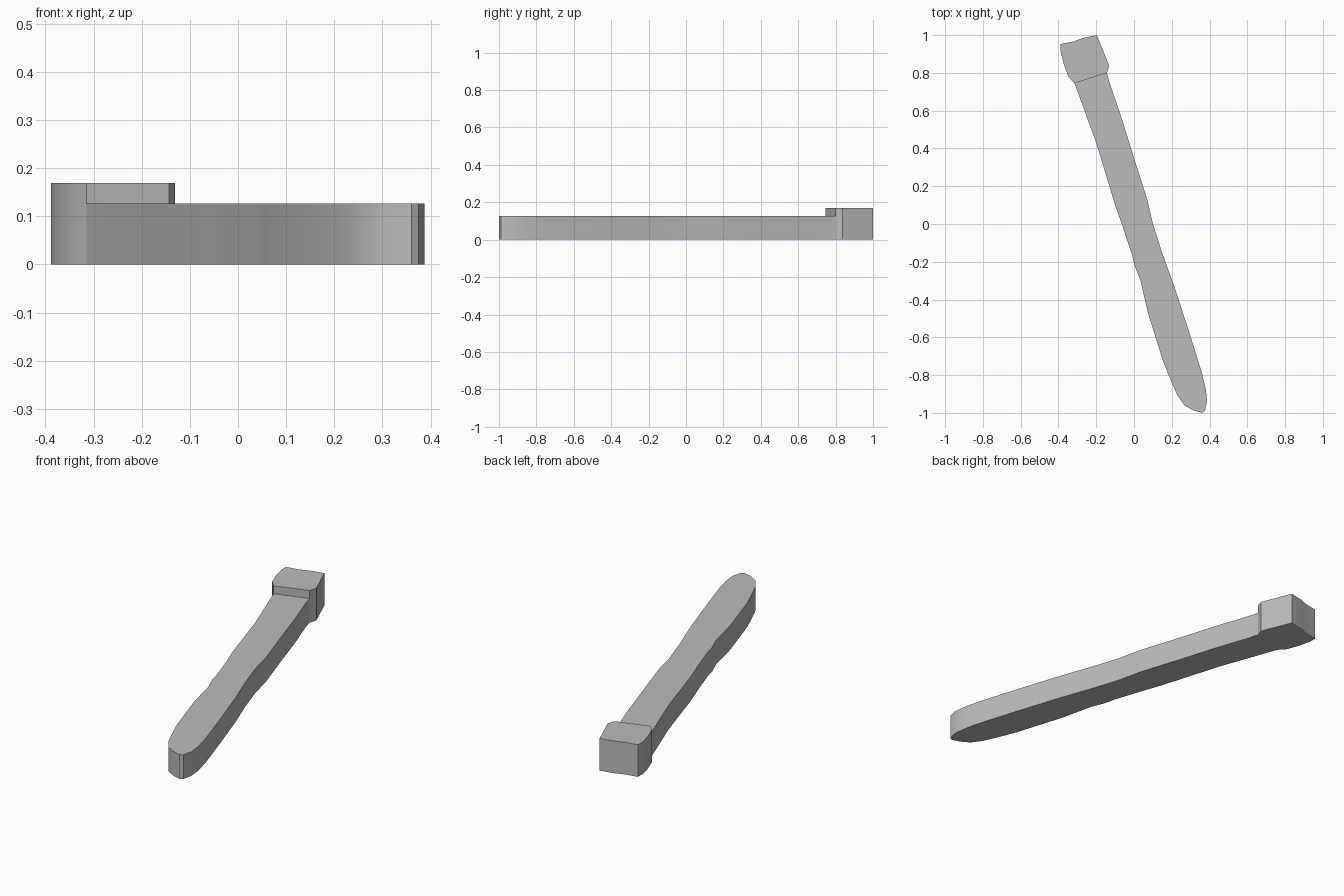
import bpy
import bmesh
import math

default_cube = bpy.data.objects.get("Cube")
if default_cube:
    bpy.data.objects.remove(default_cube, do_unlink=True)

# Single grey material
grey = bpy.data.materials.new("plain_grey")
grey.use_nodes = True
colour = (0.5, 0.5, 0.5, 1)
grey.diffuse_color = colour
grey.node_tree.nodes["Principled BSDF"].inputs["Base Color"].default_value = colour


def extrude_outline(name, outline, height):
    """Raise a closed plan outline from the ground into a solid part."""
    bm = bmesh.new()
    base = bm.faces.new([bm.verts.new((x, y, 0)) for x, y in outline])
    raised = bmesh.ops.extrude_face_region(bm, geom=[base], use_keep_orig=True)
    top = [v for v in raised["geom"] if isinstance(v, bmesh.types.BMVert)]
    bmesh.ops.translate(bm, verts=top, vec=(0, 0, height))
    bmesh.ops.recalc_face_normals(bm, faces=bm.faces[:])
    mesh = bpy.data.meshes.new(name)
    bm.to_mesh(mesh)
    bm.free()
    mesh.materials.append(grey)
    part = bpy.data.objects.new(name, mesh)
    bpy.context.collection.objects.link(part)
    bpy.ops.object.select_all(action="DESELECT")
    part.select_set(True)
    bpy.context.view_layer.objects.active = part
    bpy.ops.object.shade_smooth_by_angle(angle=math.radians(30))
    return part


# Shared line where the handle meets the head
joint_right = (-0.143, 0.8)
joint_left = (-0.315, 0.745)

# Handle: wavy sides that run into a rounded tip
right_side = [
    (-0.13, 0.75), (-0.07, 0.575), (0, 0.35), (0.07, 0.13), (0.1, 0),
    (0.15, -0.155), (0.21, -0.32), (0.29, -0.565), (0.357, -0.78),
]
rounded_tip = [
    (0.38, -0.875), (0.387, -0.94), (0.375, -0.99), (0.36, -1),
    (0.315, -0.987), (0.267, -0.96), (0.23, -0.907), (0.2, -0.84),
]
left_side = [
    (0.155, -0.73), (0.075, -0.475), (0.055, -0.39), (0.035, -0.3),
    (0.003, -0.22), (-0.008, -0.17), (-0.06, -0.013), (-0.1, 0.1), (-0.2, 0.43),
]
extrude_outline(
    "handle",
    [joint_right] + right_side + rounded_tip + left_side + [joint_left],
    0.127,
)

# Head: taller block with one curved side and a chamfered corner
curved_side = [(-0.347, 0.78), (-0.373, 0.85), (-0.388, 0.913), (-0.388, 0.953)]
back_edge = [(-0.32, 0.966), (-0.27, 0.985), (-0.197, 1)]
chamfer = [(-0.131, 0.838)]
extrude_outline(
    "head",
    [joint_right, joint_left] + curved_side + back_edge + chamfer,
    0.169,
)
